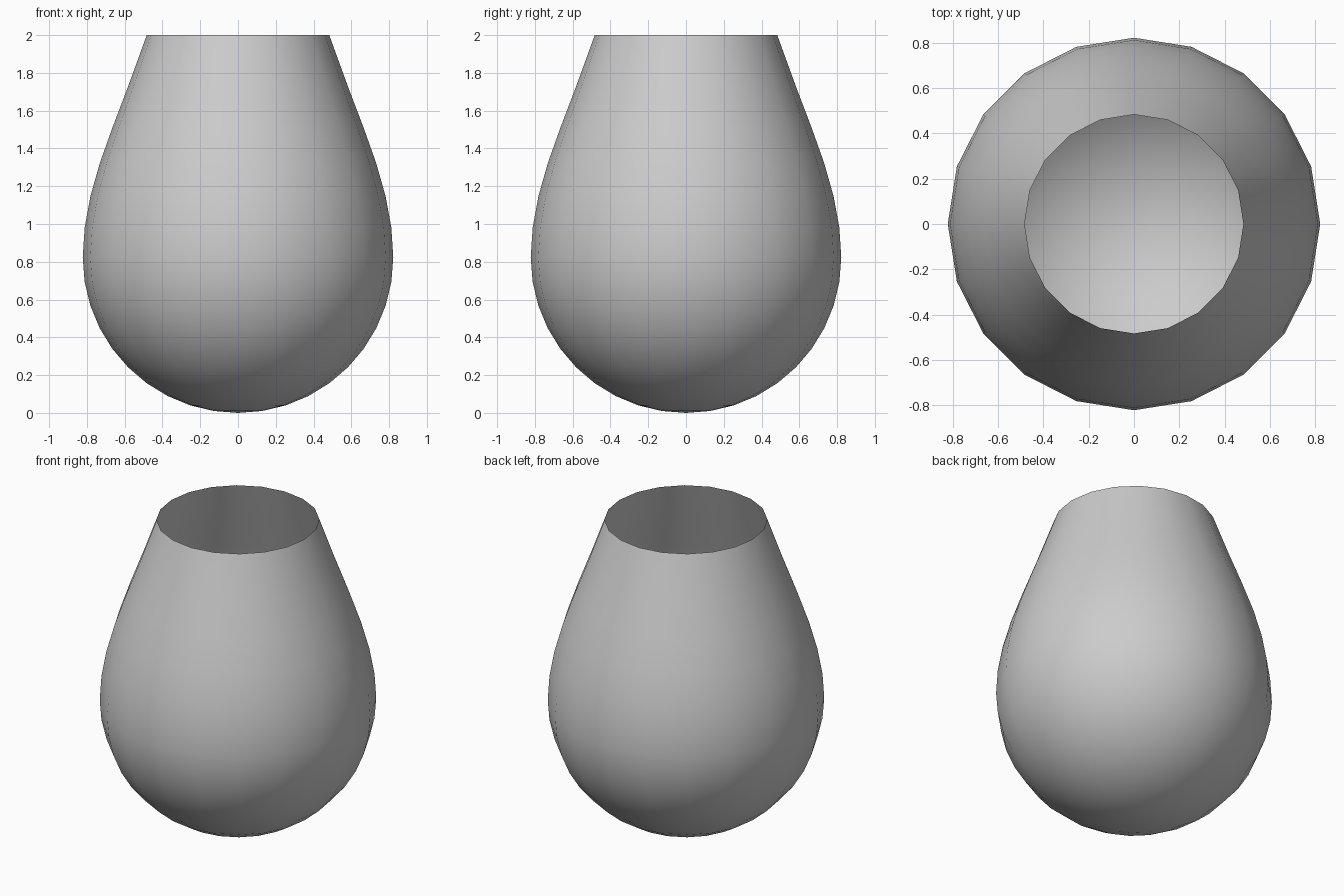
import bpy, bmesh
from math import sin, cos, radians

if "Cube" in bpy.data.objects:
    bpy.data.objects.remove(bpy.data.objects["Cube"])

SIDES = 20
R = 0.822

# Profile: lower half of a sphere, then a stretched, tapering upper half
profile = [(R * sin(radians(9 * k)), R * (1 - cos(radians(9 * k)))) for k in range(1, 11)]
upper_z = [0.98, 1.145, 1.32, 1.51, 1.73, 2.0]
profile += [(R * sin(radians(9 * (11 + i))), z) for i, z in enumerate(upper_z)]

# Open-topped thin shell
bm = bmesh.new()
pole = bm.verts.new((0, 0, 0))
rings = []
for r, z in profile:
    rings.append([bm.verts.new((r * cos(radians(18 * i)), r * sin(radians(18 * i)), z))
                  for i in range(SIDES)])
for i in range(SIDES):
    j = (i + 1) % SIDES
    bm.faces.new((pole, rings[0][j], rings[0][i]))
    for a, b in zip(rings, rings[1:]):
        bm.faces.new((a[i], a[j], b[j], b[i]))
for f in bm.faces:
    f.smooth = True

mesh = bpy.data.meshes.new("open_vessel")
bm.to_mesh(mesh)
bm.free()
vessel = bpy.data.objects.new("open_vessel", mesh)
bpy.context.collection.objects.link(vessel)
